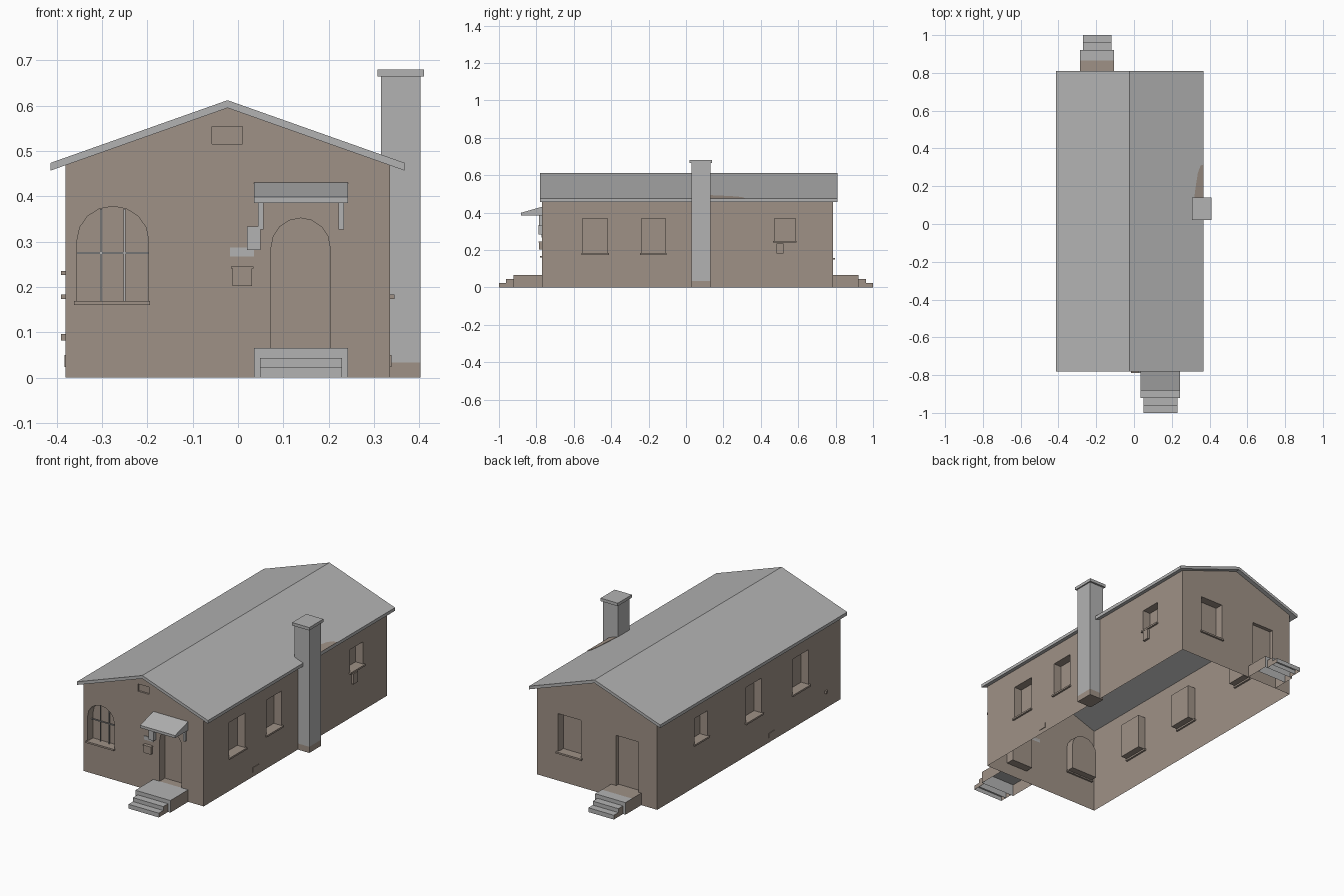
import bpy, bmesh, math
from mathutils import Vector

cube = bpy.data.objects.get("Cube")
if cube:
    bpy.data.objects.remove(cube, do_unlink=True)


def material(name, rgb):
    m = bpy.data.materials.new(name)
    m.use_nodes = True
    m.diffuse_color = (*rgb, 1)
    m.node_tree.nodes["Principled BSDF"].inputs["Base Color"].default_value = (*rgb, 1)
    return m


GREY = material("weathered_grey", (0.45, 0.45, 0.45))
BROWN = material("wall_brown", (0.345, 0.285, 0.24))


def add_prism(bm, pts, axis, a, b):
    """Extrude a 2D outline (x,z) along y, (y,z) along x or (x,y) along z."""
    def at(p, t):
        return {"x": (t, p[0], p[1]), "y": (p[0], t, p[1]), "z": (p[0], p[1], t)}[axis]
    lo = [bm.verts.new(at(p, a)) for p in pts]
    hi = [bm.verts.new(at(p, b)) for p in pts]
    n = len(pts)
    faces = [bm.faces.new(lo), bm.faces.new(hi)]
    for i in range(n):
        j = (i + 1) % n
        faces.append(bm.faces.new((lo[i], lo[j], hi[j], hi[i])))
    bmesh.ops.recalc_face_normals(bm, faces=faces)


def finish(name, bm, mats):
    me = bpy.data.meshes.new(name)
    bm.to_mesh(me)
    bm.free()
    for m in mats:
        me.materials.append(m)
    ob = bpy.data.objects.new(name, me)
    bpy.context.collection.objects.link(ob)
    return ob


def prism(name, pts, axis, a, b, mat):
    bm = bmesh.new()
    add_prism(bm, pts, axis, a, b)
    return finish(name, bm, [mat])


def rect(a, b, c, d):
    return [(a, c), (b, c), (b, d), (a, d)]


def box(name, x, y, z, mat):
    return prism(name, rect(*x, *z), "y", *y, mat)


def arch(a, b, bottom, spring, top, n=8):
    mid, r = (a + b) / 2, (b - a) / 2
    curve = [(mid + r * math.cos(math.pi * i / n),
              spring + (top - spring) * math.sin(math.pi * i / n)) for i in range(n + 1)]
    return [(a, bottom), (b, bottom)] + curve


# Main dimensions
LEFT, RIGHT, RIDGE = -0.38, 0.335, -0.023
FRONT, BACK = -0.77, 0.787
EAVE, PEAK, THICK = 0.457, 0.595, 0.017
R_LO, R_HI = -0.413, 0.367
SLOPE = (PEAK - EAVE) / (R_HI - RIDGE)


def under_roof(x):
    return PEAK - SLOPE * abs(x - RIDGE)


# Openings: (range along wall, range in height)
right_windows = [((-0.553, -0.42), (0.183, 0.368)),
                 ((-0.238, -0.11), (0.183, 0.368)),
                 ((0.473, 0.585), (0.248, 0.368))]
left_windows = [((0.36, 0.472), (0.235, 0.37)),
                ((-0.10, 0.033), (0.183, 0.37)),
                ((-0.50, -0.364), (0.183, 0.37))]
DEPTH, OUT = 0.045, 0.03

# Walls: gabled solid with recessed openings, then opened top and bottom
walls = prism("walls", [(LEFT, 0), (RIGHT, 0), (RIGHT, under_roof(RIGHT)),
                        (RIDGE, PEAK), (LEFT, under_roof(LEFT))], "y", FRONT, BACK, BROWN)
bm = bmesh.new()
add_prism(bm, arch(-0.355, -0.197, 0.167, 0.303, 0.378), "y", FRONT - OUT, FRONT + DEPTH)
add_prism(bm, arch(0.073, 0.203, 0.065, 0.287, 0.352), "y", FRONT - OUT, FRONT + DEPTH)
add_prism(bm, rect(-0.057, 0.01, 0.515, 0.554), "y", FRONT - OUT, FRONT + 0.01)
add_prism(bm, rect(0.073, 0.21, 0.155, 0.36), "y", BACK - DEPTH, BACK + OUT)
add_prism(bm, rect(-0.267, -0.136, 0.065, 0.335), "y", BACK - 0.02, BACK + OUT)
for span, height in right_windows:
    add_prism(bm, rect(*span, *height), "x", RIGHT - DEPTH, RIGHT + OUT)
for span, height in left_windows:
    add_prism(bm, rect(*span, *height), "x", LEFT - OUT, LEFT + DEPTH)
cutter = finish("opening_cutter", bm, [BROWN])
cutter.hide_render = True
mod = walls.modifiers.new("openings", "BOOLEAN")
mod.operation, mod.solver, mod.object = "DIFFERENCE", "EXACT", cutter
bpy.context.view_layer.update()
deps = bpy.context.evaluated_depsgraph_get()
cut_mesh = bpy.data.meshes.new_from_object(walls.evaluated_get(deps))
walls.modifiers.clear()
walls.data = cut_mesh
bpy.data.objects.remove(cutter, do_unlink=True)
bm = bmesh.new()
bm.from_mesh(cut_mesh)
bm.normal_update()
shed = [f for f in bm.faces
        if f.calc_center_median().z < 0.001
        or (f.normal.z > 0.5 and f.calc_center_median().z > 0.45
            and f.calc_area() > 0.1)]
bmesh.ops.delete(bm, geom=shed, context="FACES")
bm.to_mesh(cut_mesh)
bm.free()

# Roof
prism("roof", [(R_LO, EAVE), (RIDGE, PEAK), (R_HI, EAVE), (R_HI, EAVE + THICK),
               (RIDGE, PEAK + THICK), (R_LO, EAVE + THICK)], "y", -0.78, 0.81, GREY)

# Worn patch on the roof behind the chimney
bm = bmesh.new()
add_prism(bm, [(0.318, 0.13), (R_HI, 0.13), (R_HI, 0.315), (0.352, 0.308),
               (0.338, 0.27), (0.327, 0.2)], "z", 0, 0.002)
for v in bm.verts:
    v.co.z += under_roof(v.co.x) + THICK
finish("roof_patch", bm, [BROWN])

# Chimney
box("chimney_base", (0.315, 0.403), (0.03, 0.13), (0, 0.033), BROWN)
box("chimney", (0.315, 0.403), (0.03, 0.13), (0.033, 0.664), GREY)
box("chimney_cap", (0.308, 0.41), (0.02, 0.14), (0.664, 0.68), GREY)

# Window sills
box("front_window_sill", (-0.362, -0.194), (FRONT - 0.01, FRONT + 0.01), (0.16, 0.169), BROWN)
box("back_window_sill", (0.066, 0.217), (BACK - 0.01, BACK + 0.01), (0.148, 0.157), BROWN)
for side, wall, windows in (("right", RIGHT, right_windows), ("left", LEFT, left_windows)):
    for i, (span, height) in enumerate(windows):
        box(f"{side}_side_sill_{i + 1}", (wall - 0.01, wall + 0.01),
            (span[0] - 0.007, span[1] + 0.007), (height[0] - 0.009, height[0]), BROWN)

# Glazing bars of the arched window
BAR = (FRONT + 0.03, FRONT + 0.036)
for i, x in enumerate((-0.302, -0.25)):
    box(f"upright_bar_{i + 1}", (x - 0.002, x + 0.002), BAR, (0.167, 0.372), GREY)
box("cross_bar", (-0.355, -0.197), BAR, (0.273, 0.277), GREY)

# Door awning with brackets
prism("awning", [(FRONT, 0.385), (FRONT, 0.431), (-0.882, 0.399), (-0.882, 0.385)],
      "x", 0.035, 0.243, GREY)
for i, x in enumerate((0.05, 0.228)):
    box(f"awning_bracket_{i + 1}", (x - 0.006, x + 0.006), (FRONT - 0.015, FRONT),
        (0.327, 0.385), GREY)

# Lamp, its wall plate and the letter box
box("lamp", (0.02, 0.05), (FRONT - 0.018, FRONT), (0.282, 0.333), GREY)
box("lamp_plate", (-0.018, 0.035), (FRONT - 0.003, FRONT), (0.267, 0.287), GREY)
box("letter_box", (-0.012, 0.031), (FRONT - 0.015, FRONT), (0.202, 0.241), BROWN)
box("letter_box_lid", (-0.015, 0.034), (FRONT - 0.018, FRONT), (0.241, 0.245), BROWN)

# Side wall fittings
box("meter_box", (RIGHT, RIGHT + 0.012), (0.485, 0.522), (0.18, 0.236), BROWN)
box("right_vent", (RIGHT, RIGHT + 0.003), (-0.355, -0.305), (0.024, 0.05), BROWN)
box("left_vent", (LEFT - 0.003, LEFT), (-0.21, -0.16), (0.024, 0.05), BROWN)
box("left_pipe", (LEFT - 0.01, LEFT), (-0.65, -0.636), (0.082, 0.096), BROWN)


# Steps: landing and two treads, open below, with brown cheeks
def steps(name, x0, x1, wall, out, bare):
    inset = 0.014
    profile = [(0, wall + out * bare, 0.065, 0), (wall + out * bare, 0.922, 0.065, 0),
               (0.922, 0.962, 0.044, inset), (0.962, 1.0, 0.023, inset)]
    bm = bmesh.new()
    for k, (a, b, h, d) in enumerate(profile):
        a = abs(wall) if k == 0 else abs(a)
        b = abs(b)
        if b - a > 0.001:
            add_prism(bm, rect(x0 + d, x1 - d, 0, h), "y", *sorted((out * a, out * b)))
    bm.normal_update()
    bmesh.ops.delete(bm, geom=[f for f in bm.faces if f.normal.z < -0.5], context="FACES")
    for f in bm.faces:
        near_wall = abs(f.calc_center_median().y) < abs(wall) + bare
        f.material_index = int(abs(f.normal.x) > 0.5 or (bare > 0 and near_wall))
    finish(name, bm, [GREY, BROWN])


steps("front_steps", 0.035, 0.243, FRONT, -1, 0)
steps("back_steps", -0.285, -0.105, BACK, 1, 0.078)
